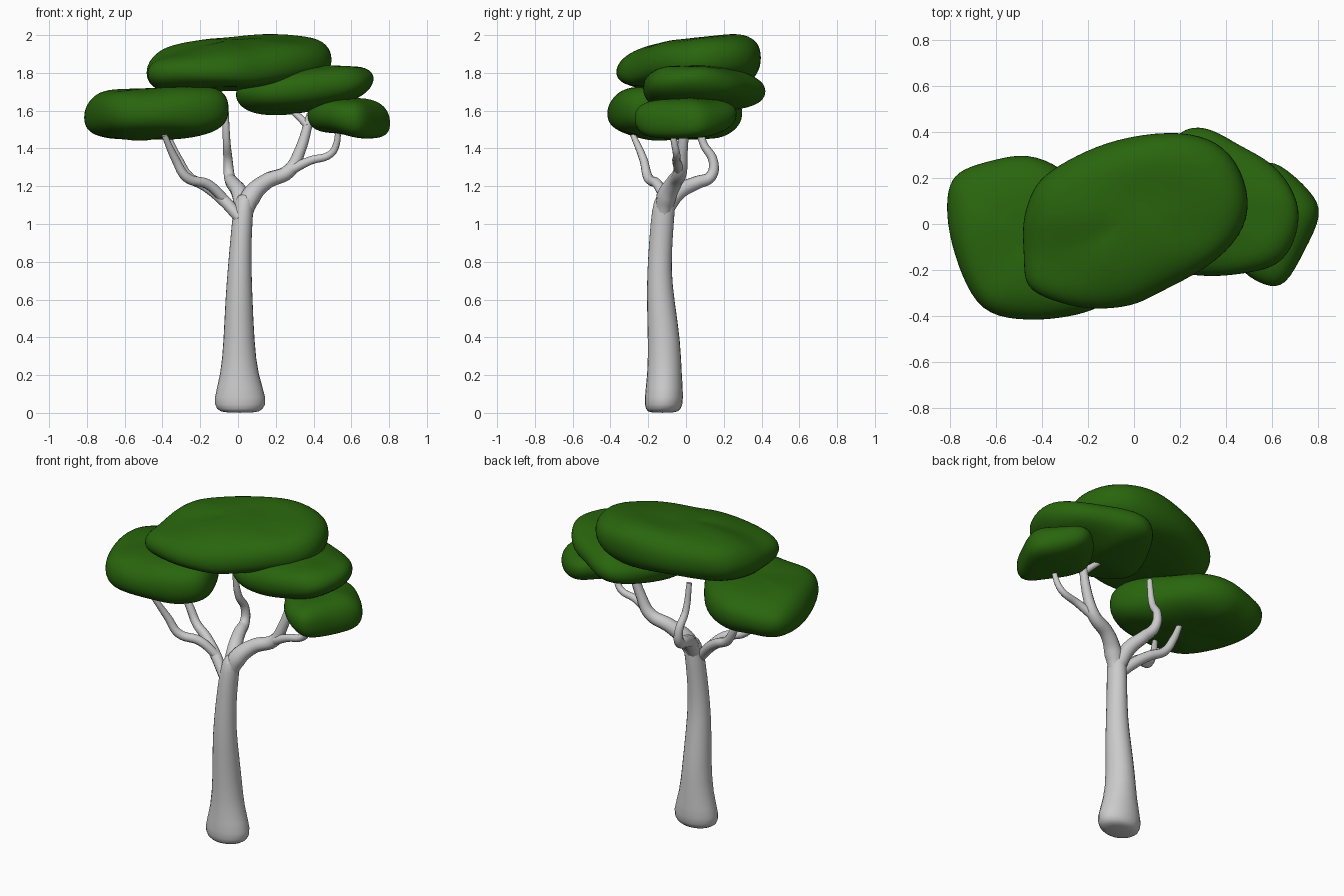
import bpy, bmesh, math
from mathutils import Vector, noise

green = bpy.data.materials.new("leaf_green")
green.diffuse_color = (0.022, 0.13, 0.004, 1)


def loft(name, rings, levels, mat=None):
    """Closed skin over a stack of equal-length rings, then subdivided."""
    bm = bmesh.new()
    vs = [[bm.verts.new(p) for p in r] for r in rings]
    n = len(vs[0])
    for a, b in zip(vs, vs[1:]):
        for i in range(n):
            j = (i + 1) % n
            bm.faces.new((a[i], a[j], b[j], b[i]))
    bm.faces.new(vs[0][::-1])
    bm.faces.new(vs[-1])
    bmesh.ops.recalc_face_normals(bm, faces=bm.faces)
    me = bpy.data.meshes.new(name)
    bm.to_mesh(me)
    bm.free()
    me.shade_smooth()
    ob = bpy.data.objects.new(name, me)
    bpy.context.collection.objects.link(ob)
    if mat:
        me.materials.append(mat)
    mod = ob.modifiers.new("smooth", 'SUBSURF')
    mod.levels = mod.render_levels = levels
    return ob


def canopy(name, outline, z, half, tilt=(0, 0), under=(0, 0), power=0.55, lump=0.035):
    """Flattened leaf pad: plan outline, centre height, half thickness,
    slope of the top and slope of the underside."""
    pts = [Vector((x, y, 0)) for x, y in outline]
    c = sum(pts, Vector()) / len(pts)
    rings = []
    for deg in (-84, -62, -38, -12, 12, 38, 62, 84):
        t = math.radians(deg)
        s = math.cos(t) ** power * 1.02
        h = math.copysign(abs(math.sin(t)) ** 0.8, t)
        k = (h + 1) / 2
        sx, sy = (u + (v - u) * k for u, v in zip(under, tilt))
        ring = []
        for p in pts:
            q = c + (p - c) * s
            q.z = z + h * half + (q.x - c.x) * sx + (q.y - c.y) * sy
            q.z += noise.noise(q * 5) * lump
            ring.append(q)
        rings.append(ring)
    return loft(name, rings, 2, green)


def branch(name, pts):
    """Tapered limb through (x, y, z, radius) points."""
    cu = bpy.data.curves.new(name, 'CURVE')
    cu.dimensions = '3D'
    cu.bevel_depth = 1
    cu.bevel_resolution = 3
    cu.resolution_u = 6
    cu.use_fill_caps = True
    sp = cu.splines.new('BEZIER')
    sp.bezier_points.add(len(pts) - 1)
    for bp, (x, y, z, r) in zip(sp.bezier_points, pts):
        bp.co = (x, y, z)
        bp.radius = r
        bp.handle_left_type = bp.handle_right_type = 'AUTO'
    ob = bpy.data.objects.new(name, cu)
    bpy.context.collection.objects.link(ob)
    bpy.ops.object.select_all(action='DESELECT')
    ob.select_set(True)
    bpy.context.view_layer.objects.active = ob
    bpy.ops.object.convert(target='MESH')


# Trunk: x, y, z, radius x, radius y
trunk = [(0.01, -0.125, 0.0, 0.085, 0.07), (0.01, -0.12, 0.015, 0.13, 0.098),
         (0.012, -0.117, 0.07, 0.15, 0.11), (0.007, -0.113, 0.2, 0.102, 0.094),
         (0.005, -0.115, 0.38, 0.085, 0.09), (0.005, -0.135, 0.6, 0.075, 0.076),
         (0.008, -0.142, 0.75, 0.066, 0.066), (0.015, -0.133, 0.92, 0.058, 0.064),
         (0.028, -0.12, 1.08, 0.056, 0.064), (0.04, -0.105, 1.17, 0.045, 0.054)]
loft("trunk", [[(x + rx * math.cos(a), y + ry * math.sin(a), z)
                for a in (math.tau * i / 12 for i in range(12))]
               for x, y, z, rx, ry in trunk], 1)

# Limbs
branch("right_limb", [(0.025, -0.125, 1.0, 0.035), (0.065, -0.105, 1.14, 0.053),
                      (0.15, -0.06, 1.225, 0.042), (0.27, -0.03, 1.28, 0.037),
                      (0.325, -0.02, 1.38, 0.03), (0.385, 0, 1.58, 0.022)])
branch("right_twig", [(0.25, -0.03, 1.27, 0.03), (0.38, -0.05, 1.335, 0.023),
                      (0.49, -0.05, 1.37, 0.02), (0.52, -0.06, 1.42, 0.018),
                      (0.53, -0.08, 1.52, 0.014)])
branch("right_tip", [(0.37, -0.01, 1.52, 0.022), (0.32, 0.02, 1.57, 0.018),
                     (0.27, 0.04, 1.61, 0.014)])
branch("middle_limb", [(0.025, -0.11, 1.08, 0.045), (0.005, -0.04, 1.17, 0.043),
                       (-0.03, 0.06, 1.22, 0.036), (-0.045, 0.13, 1.25, 0.03),
                       (-0.052, 0.145, 1.33, 0.025), (-0.06, 0.09, 1.43, 0.021),
                       (-0.065, 0.06, 1.6, 0.016)])
branch("left_back_limb", [(0.01, -0.15, 1.03, 0.03), (-0.08, -0.11, 1.13, 0.032),
                          (-0.17, -0.07, 1.2, 0.029), (-0.26, -0.04, 1.25, 0.026),
                          (-0.31, -0.03, 1.33, 0.024), (-0.38, -0.04, 1.48, 0.016)])
branch("left_front_limb", [(-0.06, -0.11, 1.12, 0.025), (-0.16, -0.15, 1.21, 0.027),
                           (-0.27, -0.2, 1.245, 0.026), (-0.33, -0.225, 1.34, 0.022),
                           (-0.39, -0.28, 1.47, 0.015)])

# Leaf pads
canopy("left_canopy", [(-0.82, 0.08), (-0.8, 0.2), (-0.72, 0.25), (-0.6, 0.28),
                       (-0.47, 0.31), (-0.31, 0.25), (-0.2, 0.11), (-0.1, -0.05),
                       (-0.04, -0.2), (-0.06, -0.31), (-0.18, -0.38), (-0.32, -0.41),
                       (-0.46, -0.42), (-0.64, -0.4), (-0.73, -0.28), (-0.8, -0.08)],
       1.585, 0.142, (0.04, 0), (0.03, -0.02))
canopy("top_canopy", [(-0.49, 0), (-0.45, 0.13), (-0.4, 0.21), (-0.25, 0.3),
                      (-0.08, 0.37), (0.15, 0.405), (0.33, 0.38), (0.45, 0.28),
                      (0.51, 0.1), (0.47, -0.05), (0.33, -0.19), (0.1, -0.3),
                      (0, -0.36), (-0.2, -0.375), (-0.35, -0.335), (-0.48, -0.28),
                      (-0.475, -0.15)],
       1.836, 0.136, (0.08, 0.14), (0.05, 0.0))
canopy("middle_canopy", [(0.73, 0), (0.71, 0.13), (0.61, 0.27), (0.46, 0.34),
                         (0.34, 0.42), (0.22, 0.43), (0.12, 0.32), (0.03, 0.14),
                         (-0.03, 0), (0.02, -0.11), (0.15, -0.21), (0.33, -0.235),
                         (0.5, -0.215), (0.66, -0.18)],
       1.715, 0.12, (0.12, -0.02), (0.1, 0.0), 0.75)
canopy("right_canopy", [(0.83, 0.05), (0.77, 0.14), (0.7, 0.21), (0.58, 0.3),
                        (0.46, 0.2), (0.35, 0.05), (0.38, -0.1), (0.48, -0.22),
                        (0.57, -0.27), (0.66, -0.28), (0.74, -0.12)],
       1.562, 0.1, (-0.05, 0.0), (-0.12, 0.0), 0.65)
